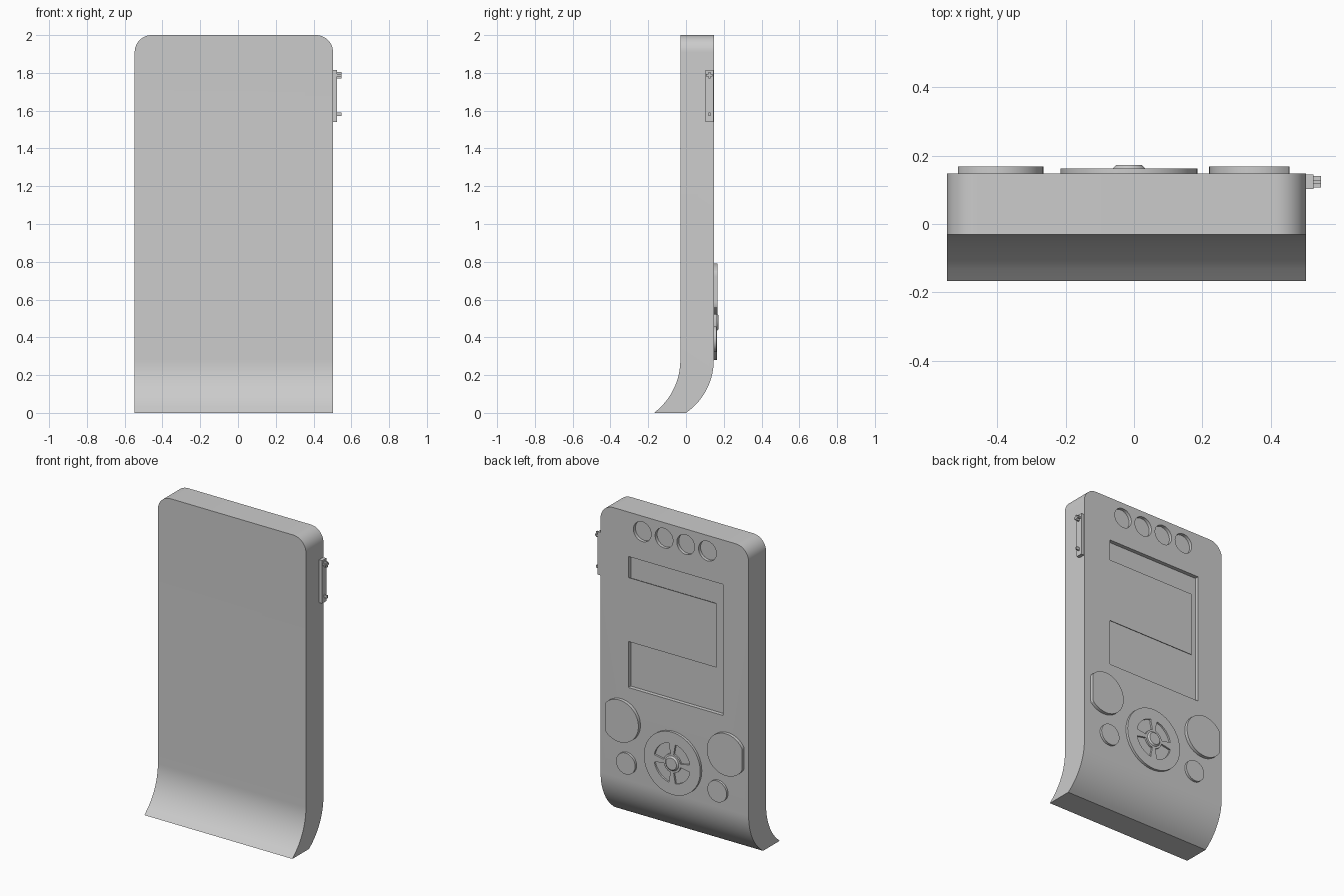
import bpy, bmesh
from math import sin, cos, pi, asin

old = bpy.data.objects.get("Cube")
if old:
    bpy.data.objects.remove(old, do_unlink=True)

grey = bpy.data.materials.new("plain_grey")
grey.use_nodes = True
tone = (0.6, 0.6, 0.6, 1)
grey.diffuse_color = tone
grey.node_tree.nodes["Principled BSDF"].inputs["Base Color"].default_value = tone

LEFT, RIGHT = 0.503, -0.547      # side walls of the body
FACE, FRONT = 0.147, -0.03       # panel with the controls, plain side
parts = []


def finish(name, bm):
    bmesh.ops.recalc_face_normals(bm, faces=bm.faces)
    mesh = bpy.data.meshes.new(name)
    bm.to_mesh(mesh)
    bm.free()
    mesh.materials.append(grey)
    obj = bpy.data.objects.new(name, mesh)
    bpy.context.collection.objects.link(obj)
    parts.append(obj)
    return obj


def loft(name, ring_a, ring_b):
    """Closed solid between two matching outlines."""
    bm = bmesh.new()
    a = [bm.verts.new(p) for p in ring_a]
    b = [bm.verts.new(p) for p in ring_b]
    bm.faces.new(a)
    bm.faces.new(b[::-1])
    for i in range(len(a)):
        j = (i + 1) % len(a)
        bm.faces.new((a[i], b[i], b[j], a[j]))
    return finish(name, bm)


def prism(name, outline, y0, y1):
    return loft(name, [(x, y0, z) for x, z in outline], [(x, y1, z) for x, z in outline])


def circle(cx, cz, r, lo=-1, hi=1, n=48):
    """Circle outline, cut straight at x = lo and x = hi."""
    return [(min(hi, max(lo, cx + r * cos(2 * pi * i / n))), cz + r * sin(2 * pi * i / n))
            for i in range(n)]


def rect(x0, x1, z0, z1):
    return [(x0, z0), (x1, z0), (x1, z1), (x0, z1)]


def sector(cx, cz, r0, r1, mid, half, n=10):
    angles = [mid - half + 2 * half * i / n for i in range(n + 1)]
    outer = [(cx + r1 * cos(a), cz + r1 * sin(a)) for a in angles]
    inner = [(cx + r0 * cos(a), cz + r0 * sin(a)) for a in reversed(angles)]
    return outer + inner


def carve(obj, cutters):
    """Cut every cutter out of obj, then delete the cutters."""
    for c in cutters:
        c.hide_render = True
        mod = obj.modifiers.new("cut", 'BOOLEAN')
        mod.operation, mod.solver, mod.object = 'DIFFERENCE', 'EXACT', c
    bpy.context.view_layer.update()
    graph = bpy.context.evaluated_depsgraph_get()
    mesh = bpy.data.meshes.new_from_object(obj.evaluated_get(graph))
    obj.modifiers.clear()
    obj.data = mesh
    for c in cutters:
        parts.remove(c)
        bpy.data.objects.remove(c, do_unlink=True)


def sweep(y, drop, reach, n=14):
    """Arc that leaves the vertical wall at y and curls forward."""
    r = (drop ** 2 + reach ** 2) / (2 * reach)
    end = asin(drop / r)
    return [(y - r + r * cos(end * i / n), 0.28 - r * sin(end * i / n)) for i in range(n + 1)]


# Body: side profile with a curled foot, extruded across, top corners rounded
profile = ([(FRONT, 2), (FACE, 2)] + sweep(FACE, 0.28, FACE)
           + [(-0.167, 0)] + sweep(FRONT, 0.245, 0.1)[::-1])
body = loft("body", [(RIGHT, y, z) for y, z in profile], [(LEFT, y, z) for y, z in profile])
bm = bmesh.new()
bm.from_mesh(body.data)
corners = [e for e in bm.edges if all(v.co.z > 1.99 for v in e.verts)
           and abs(e.verts[0].co.x - e.verts[1].co.x) < 0.01]
bmesh.ops.bevel(bm, geom=corners, offset=0.09, segments=12, profile=0.5, affect='EDGES')
bm.to_mesh(body.data)
bm.free()

# Recesses: screen window and four round wells along the top
cutters = [prism("window_cutter", rect(-0.367, 0.306, 0.875, 1.715), FACE - 0.025, FACE + 0.05)]
for i in range(4):
    cutters.append(prism("well_cutter", circle(0.207 - 0.154 * i, 1.9, 0.063),
                         FACE - 0.02, FACE + 0.05))
carve(body, cutters)

# Screen sheet, level with the panel
prism("screen", rect(-0.318, 0.306, 1.17, 1.58), FACE - 0.003, FACE)

# Large buttons with a straight outer side, and small round buttons
base = FACE - 0.01
prism("large_button_left", circle(0.355, 0.655, 0.135, hi=0.455), base, 0.168)
prism("large_button_right", circle(-0.4, 0.64, 0.135, lo=-0.515), base, 0.168)
prism("small_button_left", circle(0.315, 0.39, 0.068), base, 0.162)
prism("small_button_right", circle(-0.333, 0.385, 0.068), base, 0.162)

# Control disc with four sunken sectors and a domed hub
DX, DZ = -0.015, 0.48
disc = prism("control_disc", circle(DX, DZ, 0.2, n=64), base, 0.163)
carve(disc, [prism("sector_cutter", sector(DX, DZ, 0.06, 0.128, pi / 4 + k * pi / 2, 0.6),
                   0.152, 0.2) for k in range(4)])
loft("hub", [(x, 0.155, z) for x, z in circle(DX, DZ, 0.055)],
     [(x, 0.172, z) for x, z in circle(DX, DZ, 0.038)])

# Side bracket with an upper cross pin and a lower pin
prism("side_bracket", rect(LEFT - 0.01, 0.525, 1.54, 1.815), 0.103, FACE - 0.002)
prism("cross_pin_upright", rect(0.52, 0.547, 1.77, 1.805), 0.119, 0.129)
prism("cross_pin_bar", rect(0.52, 0.547, 1.782, 1.793), 0.107, 0.141)
prism("lower_pin", rect(0.52, 0.547, 1.572, 1.59), 0.119, 0.129)

# Smooth the curves, keep the edges sharp
bpy.ops.object.select_all(action='DESELECT')
for obj in parts:
    obj.select_set(True)
bpy.context.view_layer.objects.active = body
bpy.ops.object.shade_smooth_by_angle(angle=0.5)
